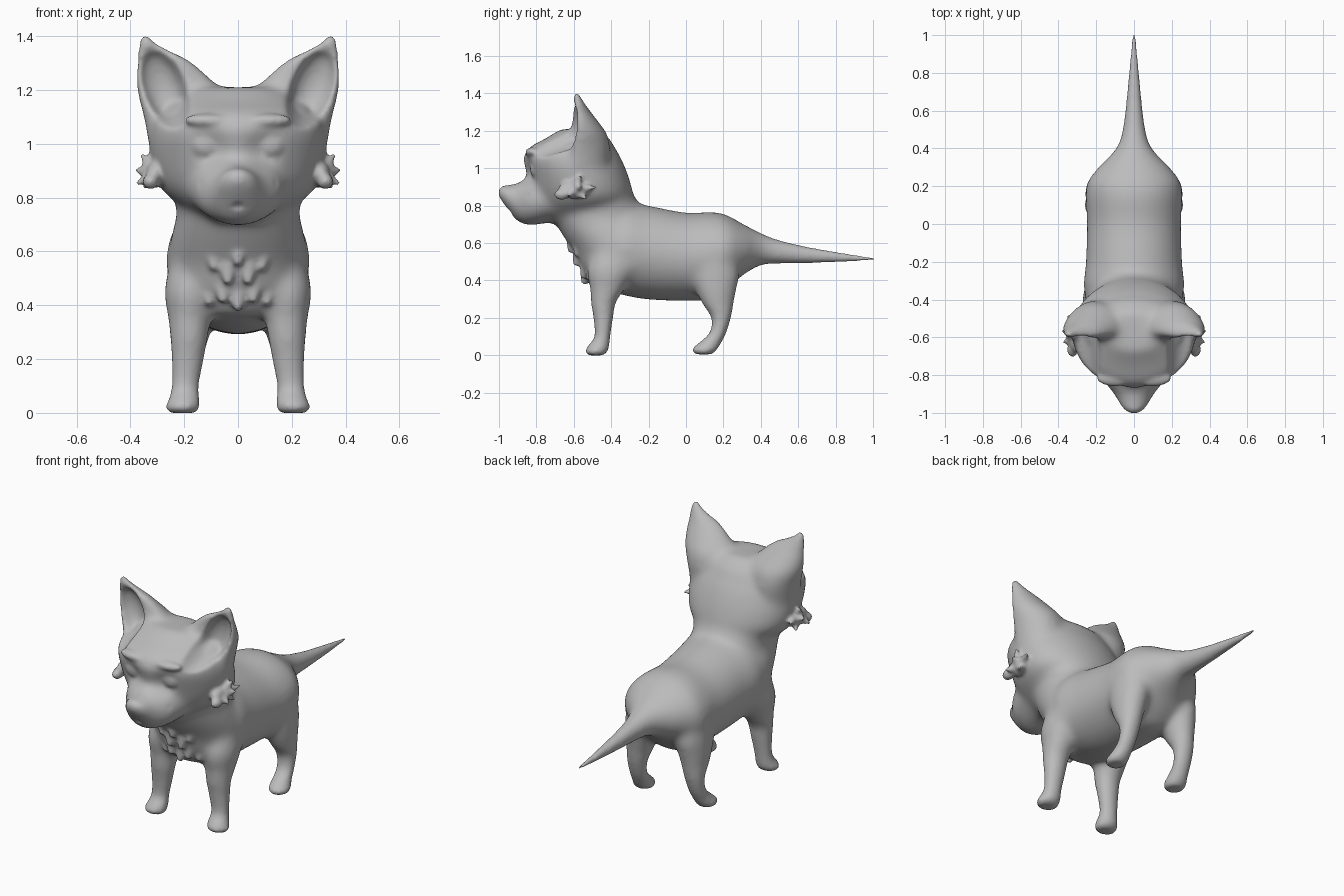
import bpy, bmesh, math
from mathutils import Vector, Matrix

cube = bpy.data.objects.get("Cube")
if cube:
    bpy.data.objects.remove(cube, do_unlink=True)

fur = bpy.data.materials.new("grey fur")
fur.use_nodes = True
grey = (0.5, 0.5, 0.5, 1)
fur.diffuse_color = grey
fur.node_tree.nodes["Principled BSDF"].inputs["Base Color"].default_value = grey

bm = bmesh.new()
SIDES, STEPS = 32, 5
both = (1, -1)


def spline(rows):
    """Smooth curve through the rows."""
    pts = [Vector(r) for r in rows]
    out = []
    for i in range(len(pts) - 1):
        a, b, c, d = (pts[max(i - 1, 0)], pts[i], pts[i + 1], pts[min(i + 2, len(pts) - 1)])
        for k in range(STEPS):
            t = k / STEPS
            out.append(b + (c - a) * (t / 2) + (a * 2 - b * 5 + c * 4 - d) * (t * t / 2)
                       + (b * 3 - a - c * 3 + d) * (t ** 3 / 2))
    return out + [pts[-1]]


def loft(rows, axis="z", sides=(1,), widest=.5):
    """Oval rings along an axis; row = position, low, high, centre x, half width."""
    for s in sides:
        rings = []
        for pos, lo, hi, x, w in spline(rows):
            ring = []
            mid = lo + (hi - lo) * widest
            for k in range(SIDES):
                a = math.tau * k / SIDES
                u = s * (x + w * math.cos(a))
                v = mid + math.sin(a) * (hi - mid if math.sin(a) > 0 else mid - lo)
                ring.append(bm.verts.new((u, v, pos) if axis == "z" else (u, pos, v)))
            rings.append(ring)
        for r, q in zip(rings, rings[1:]):
            for k in range(SIDES):
                j = (k + 1) % SIDES
                bm.faces.new((r[k], r[j], q[j], q[k]))
        bm.faces.new(rings[0])
        bm.faces.new(rings[-1])


def blob(centre, radii, tilt=0, sides=both):
    """Ellipsoid, tilted about y, mirrored."""
    for s in sides:
        m = (Matrix.Translation((s * centre[0], centre[1], centre[2]))
             @ Matrix.Rotation(s * tilt, 4, "Y") @ Matrix.Diagonal((*radii, 1)))
        bmesh.ops.create_icosphere(bm, subdivisions=3, radius=1, matrix=m)


def spike(base, tip, radius, end=.006):
    """Pointed tuft of fur, mirrored."""
    for s in both:
        a, b = (Vector((s * p[0], p[1], p[2])) for p in (base, tip))
        m = Matrix.Translation((a + b) / 2) @ (b - a).to_track_quat("Z", "Y").to_matrix().to_4x4()
        bmesh.ops.create_cone(bm, cap_ends=True, segments=12, radius1=radius, radius2=end,
                              depth=(b - a).length, matrix=m)


def apply(kind, **settings):
    mod = fox.modifiers.new(kind.lower(), kind)
    for key, value in settings.items():
        setattr(mod, key, value)
    bpy.ops.object.modifier_apply(modifier=mod.name)


def merge(voxel):
    """Fuse all parts built so far into one skin."""
    bmesh.ops.recalc_face_normals(bm, faces=bm.faces)
    bm.to_mesh(fox.data)
    apply("REMESH", mode="VOXEL", voxel_size=voxel)


def press(centre, radius, push):
    """Soft sculpting brush, mirrored."""
    for v in fox.data.vertices:
        gap = (Vector((abs(v.co.x), v.co.y, v.co.z)) - Vector(centre)).length / radius
        if gap < 1:
            v.co.y += push * (1 - gap * gap) ** 2


fox = bpy.data.objects.new("fox_skin", bpy.data.meshes.new("fox_skin"))
bpy.context.collection.objects.link(fox)
bpy.context.view_layer.objects.active = fox
fox.select_set(True)

# Trunk and tail root
loft([(-.54, .44, .62, 0, .1), (-.48, .37, .72, 0, .2), (-.35, .325, .82, 0, .265),
      (-.2, .298, .8, 0, .255), (0, .292, .763, 0, .25), (.14, .298, .767, 0, .256),
      (.22, .35, .75, 0, .248), (.3, .425, .705, 0, .19), (.4, .48, .655, 0, .096),
      (.5, .49, .615, 0, .06), (.65, .493, .58, 0, .04)], "y")

# Neck and chest
loft([(.36, -.5, -.25, 0, .14), (.45, -.56, -.12, 0, .25), (.55, -.6, -.1, 0, .262),
      (.65, -.665, -.14, 0, .25), (.75, -.72, -.21, 0, .228), (.85, -.72, -.275, 0, .25),
      (.95, -.7, -.31, 0, .26)])

# Head
loft([(.71, -.78, -.45, 0, .1), (.78, -.8, -.33, 0, .225), (.85, -.82, -.285, 0, .3),
      (.95, -.845, -.305, 0, .327), (1.05, -.87, -.345, 0, .325), (1.11, -.84, -.38, 0, .3),
      (1.16, -.75, -.41, 0, .25), (1.21, -.67, -.47, 0, .16)], widest=.54)

# Ears
loft([(.95, -.64, -.42, .2, .125), (1.1, -.64, -.405, .21, .142), (1.18, -.625, -.42, .215, .16),
      (1.22, -.615, -.445, .228, .152), (1.265, -.61, -.48, .252, .128),
      (1.31, -.607, -.515, .278, .098), (1.345, -.602, -.54, .313, .06),
      (1.38, -.6, -.56, .339, .027), (1.412, -.597, -.58, .35, .01)], "z", both, .28)

# Muzzle and chin
loft([(-.68, .72, .98, 0, .21), (-.82, .695, .965, 0, .165), (-.88, .705, .93, 0, .122),
      (-.91, .725, .918, 0, .1), (-.945, .77, .912, 0, .08), (-.98, .818, .905, 0, .055),
      (-1.003, .855, .89, 0, .022)], "y")

# Legs
loft([(.6, -.48, -.3, .17, .07), (.46, -.53, -.28, .178, .096), (.36, -.515, -.325, .18, .082),
      (.28, -.508, -.375, .182, .07), (.2, -.495, -.39, .187, .06), (.1, -.49, -.405, .196, .051),
      (.05, -.525, -.41, .2, .058), (.02, -.54, -.42, .206, .064), (0, -.52, -.44, .204, .05)],
     "z", both)
loft([(.62, .04, .23, .165, .08), (.45, .02, .285, .164, .093), (.35, .05, .27, .172, .086),
      (.28, .085, .255, .18, .072), (.2, .135, .24, .188, .057), (.12, .125, .215, .193, .05),
      (.06, .06, .185, .199, .053), (.03, .03, .165, .205, .06), (.005, .05, .14, .203, .047)],
     "z", both)

# Melt the joints, sparing the ear tips, tail and feet
merge(.014)
soft = fox.vertex_groups.new(name="soft")
for v in fox.data.vertices:
    x, y, z = v.co
    weight = min(1, (1.33 - z) / .1, (.5 - y) / .1, (z - .25) / .12, (y + .98) / .12)
    soft.add([v.index], max(0, weight), "REPLACE")
apply("SMOOTH", factor=.5, iterations=24, vertex_group="soft")

# Shallow ear cups, pressed back from the front
cup, radii = Vector((.278, -.635, 1.215)), Vector((.088, .1, .165))
turn = Matrix.Rotation(-.36, 3, "Y")
for v in fox.data.vertices:
    side = 1 if v.co.x > 0 else -1
    p = turn @ (Vector((side * v.co.x, v.co.y, v.co.z)) - cup)
    d = 1 - (p.x / radii.x) ** 2 - (p.z / radii.z) ** 2
    if d > 0:
        push = cup.y + radii.y * math.sqrt(d) - v.co.y
        v.co.y += min(.1, max(0, push)) * min(1, d * 2)

# Eye sockets
press((.105, -.85, .985), .1, .02)

# Tail tip, nose, brows and closed eyelids
bm = bmesh.new()
bm.from_mesh(fox.data)
loft([(.48, .492, .618, 0, .06), (.6, .492, .588, 0, .045), (.8, .498, .553, 0, .026),
      (.95, .505, .53, 0, .013), (1.015, .508, .52, 0, .006)], "y")
blob((0, -.962, .882), (.045, .036, .027), sides=(1,))
blob((.1, -.815, 1.085), (.1, .045, .028), -.03)
blob((.115, -.79, 1.0), (.066, .045, .06))

# Cheek fur
blob((.31, -.6, .885), (.035, .085, .05))
blob((.325, -.665, .86), (.03, .04, .03))
for tip in [(.385, -.56, .905), (.36, -.56, .965), (.378, -.63, .85), (.35, -.475, .9),
            (.35, -.53, .835)]:
    spike((.305, -.6, .885), tip, .042)

# Chest fur
for x, y, z in [(.0, -.625, .6), (.095, -.59, .58), (.04, -.595, .53), (.06, -.555, .46),
                (.115, -.525, .45), (0, -.55, .43)]:
    spike((x, y + .035, z + .045), (x * .92, y + .002, z - .05), .05, .014)

merge(.0095)
apply("SMOOTH", factor=.5, iterations=6)

# Mouth crease
for k in range(6):
    press((.025 * k, -.935 + .02 * k, .775 + .003 * k * k), .03, .012)

apply("SMOOTH", factor=.5, iterations=2)
bm.free()
fox.data.materials.clear()
fox.data.materials.append(fur)
bpy.ops.object.shade_smooth()
